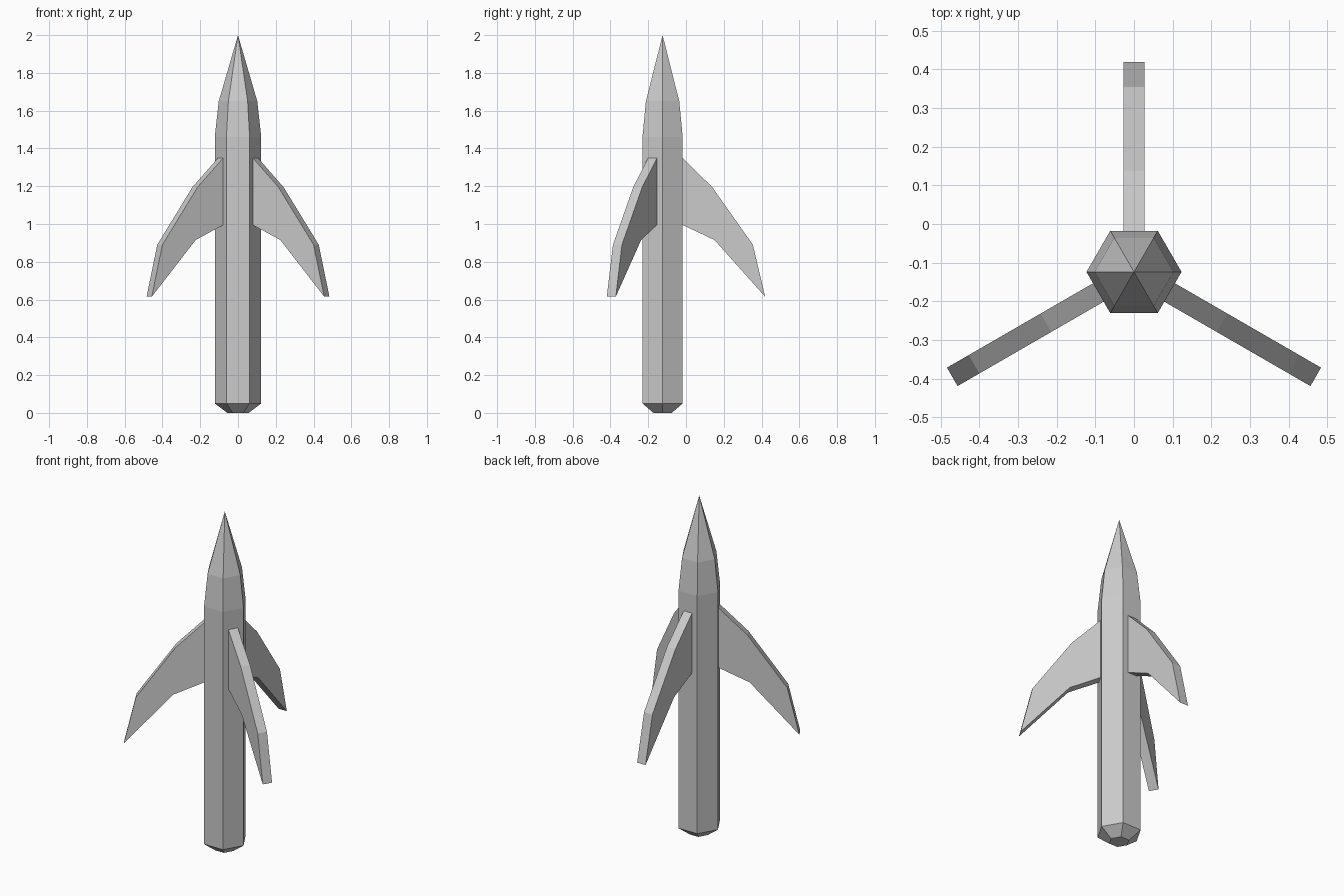
import bpy, bmesh
from math import cos, sin, pi
from mathutils import Matrix

if "Cube" in bpy.data.objects:
    bpy.data.objects.remove(bpy.data.objects["Cube"])

CENTRE = Matrix.Translation((0, -0.124, 0))
SIDES = 6


def finish(bm, name, matrix):
    bmesh.ops.recalc_face_normals(bm, faces=bm.faces)
    mesh = bpy.data.meshes.new(name)
    bm.to_mesh(mesh)
    bm.free()
    obj = bpy.data.objects.new(name, mesh)
    obj.matrix_world = matrix
    bpy.context.collection.objects.link(obj)
    return obj


# Body: hexagonal rings (radius, height) closed by a pointed nose
bm = bmesh.new()
rings = []
for r, z in [(0.056, 0), (0.123, 0.05), (0.123, 1.46), (0.102, 1.65)]:
    rings.append([bm.verts.new((r * cos(2 * pi * i / SIDES), r * sin(2 * pi * i / SIDES), z))
                  for i in range(SIDES)])
tip = bm.verts.new((0, 0, 2))
bm.faces.new(rings[0])
for i in range(SIDES):
    j = (i + 1) % SIDES
    for low, high in zip(rings, rings[1:]):
        bm.faces.new((low[i], low[j], high[j], high[i]))
    bm.faces.new((rings[-1][i], rings[-1][j], tip))
finish(bm, "rocket_body", CENTRE)

# Fins: swept profile (distance from axis, height), extruded to thickness
FIN = [(0.106, 1.35), (0.263, 1.195), (0.478, 0.89),
       (0.543, 0.615), (0.275, 0.915), (0.106, 0.995)]
THICK = 0.055
for k, name in enumerate(("fin_back", "fin_left", "fin_right")):
    bm = bmesh.new()
    left = [bm.verts.new((r, THICK / 2, z)) for r, z in FIN]
    right = [bm.verts.new((r, -THICK / 2, z)) for r, z in FIN]
    # each side is split into three quad-like strips from root to tip
    for s in (left, right):
        bm.faces.new((s[0], s[1], s[4], s[5]))
        bm.faces.new((s[1], s[2], s[3], s[4]))
    for i in range(len(FIN)):
        j = (i + 1) % len(FIN)
        bm.faces.new((left[i], left[j], right[j], right[i]))
    finish(bm, name, CENTRE @ Matrix.Rotation(pi / 2 + k * 2 * pi / 3, 4, 'Z'))
